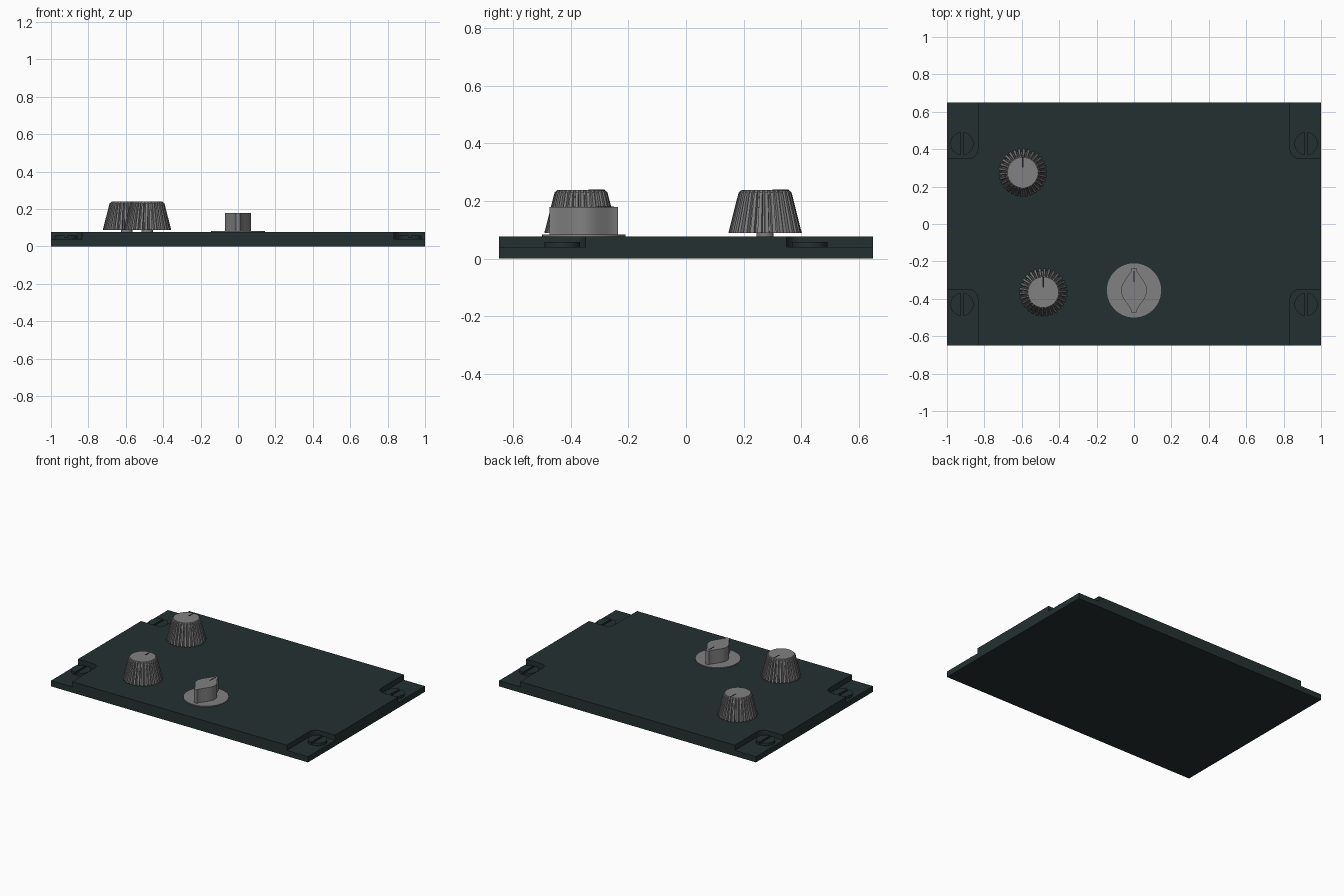
import bpy, bmesh, math
from math import sin, cos, pi

if "Cube" in bpy.data.objects:
    bpy.data.objects.remove(bpy.data.objects["Cube"])


def material(name, rgb):
    m = bpy.data.materials.new(name)
    m.diffuse_color = (*rgb, 1)
    m.use_nodes = True
    m.node_tree.nodes["Principled BSDF"].inputs["Base Color"].default_value = m.diffuse_color
    return m


PANEL = material("dark teal panel", (0.018, 0.030, 0.030))
GREY = material("knob grey", (0.22, 0.22, 0.22))
BLACK = material("marker black", (0.01, 0.01, 0.01))


def loft(name, rings, mat, loc=(0, 0, 0)):
    """Skin a stack of (outline, z) rings and cap both ends."""
    bm = bmesh.new()
    loops = [[bm.verts.new((x, y, z)) for x, y in pts] for pts, z in rings]
    n = len(loops[0])
    for a, b in zip(loops, loops[1:]):
        for i in range(n):
            j = (i + 1) % n
            bm.faces.new((a[i], a[j], b[j], b[i]))
    bm.faces.new(loops[0][::-1])
    bm.faces.new(loops[-1])
    bmesh.ops.recalc_face_normals(bm, faces=bm.faces)
    me = bpy.data.meshes.new(name)
    bm.to_mesh(me)
    bm.free()
    me.materials.append(mat)
    ob = bpy.data.objects.new(name, me)
    ob.location = loc
    bpy.context.collection.objects.link(ob)
    return ob


def rect(w, d, cy=0):
    return [(-w, cy - d), (w, cy - d), (w, cy + d), (-w, cy + d)]


def circle(r, n=48):
    return [(r * cos(2 * pi * i / n), r * sin(2 * pi * i / n)) for i in range(n)]


def fluted(r, depth, n=30):
    """Ring of ribs with grooves between them."""
    pts = []
    for i in range(n):
        for t, d in ((0.0, 0), (0.5, 0), (0.62, depth), (0.88, depth)):
            a = 2 * pi * (i + t) / n
            pts.append(((r - d) * cos(a), (r - d) * sin(a)))
    return pts


# panel: base plate, and a raised top with filleted corner notches
loft("panel_base", [(rect(1, 0.65), 0), (rect(1, 0.65), 0.04)], PANEL)
quarter = [(1, 0.35)]
for k in range(9):
    a = -pi / 2 - k * pi / 16
    quarter.append((0.885 + 0.05 * cos(a), 0.40 + 0.05 * sin(a)))
quarter.append((0.835, 0.65))
outline = []
for sx, sy, step in ((1, 1, 1), (-1, 1, -1), (-1, -1, 1), (1, -1, -1)):
    outline += [(sx * x, sy * y) for x, y in quarter[::step]]
loft("panel_top", [(outline, 0.04), (outline, 0.077)], PANEL)

# slotted screws in the corner notches
for sx in (-1, 1):
    for sy in (-1, 1):
        loc = (sx * 0.92, sy * 0.43, 0)
        loft("screw_core", [(circle(0.061, 32), 0.038), (circle(0.061, 32), 0.047)], PANEL, loc)
        for side in (-1, 1):
            a0 = math.asin(0.008 / 0.062)
            half = []
            for k in range(17):
                a = -pi / 2 + a0 + k * (pi - 2 * a0) / 16
                half.append((side * 0.062 * cos(a), 0.062 * sin(a)))
            loft("screw_head_half", [(half, 0.04), (half, 0.058)], PANEL, loc)

# fluted conical knobs with marker line
for x, y in ((-0.595, 0.275), (-0.485, -0.365)):
    loc = (x, y, 0)
    loft("knob_shaft", [(circle(0.03, 24), 0.07), (circle(0.03, 24), 0.12)], GREY, loc)
    loft("knob_body", [(fluted(0.128, 0.014), 0.088), (fluted(0.092, 0.008), 0.230),
                       (fluted(0.085, 0.0), 0.236)], GREY, loc)
    loft("knob_cap", [(circle(0.084), 0.235), (circle(0.082), 0.239)], GREY, loc)
    loft("knob_marker", [(rect(0.004, 0.028, 0.054), 0.2385),
                         (rect(0.004, 0.028, 0.054), 0.2400)], BLACK, loc)

# selector: thin skirt disc with a lens shaped pointer
loc = (0, -0.355, 0)
loft("selector_skirt", [(circle(0.145, 64), 0.075), (circle(0.145, 64), 0.083)], GREY, loc)
side = []
for k in range(17):
    t = -1 + k / 8
    side.append((0.012 + 0.058 * (0.5 + 0.5 * cos(pi * t)) ** 0.8, 0.119 * t))
lens = side + [(-x, y) for x, y in side[::-1]]
pointer = loft("selector_pointer", [(lens, 0.08), (lens, 0.179)], GREY, loc)
loft("selector_marker", [(rect(0.004, 0.03, 0.075), 0.1785),
                         (rect(0.004, 0.03, 0.075), 0.1800)], BLACK, loc)

# smooth the round parts, keep edges sharp
bpy.ops.object.select_all(action='DESELECT')
for ob in bpy.context.scene.objects:
    if ob.name.startswith(("selector_skirt", "selector_pointer", "screw", "knob_cap", "knob_shaft")):
        ob.select_set(True)
bpy.context.view_layer.objects.active = pointer
bpy.ops.object.shade_smooth_by_angle(angle=math.radians(30))
